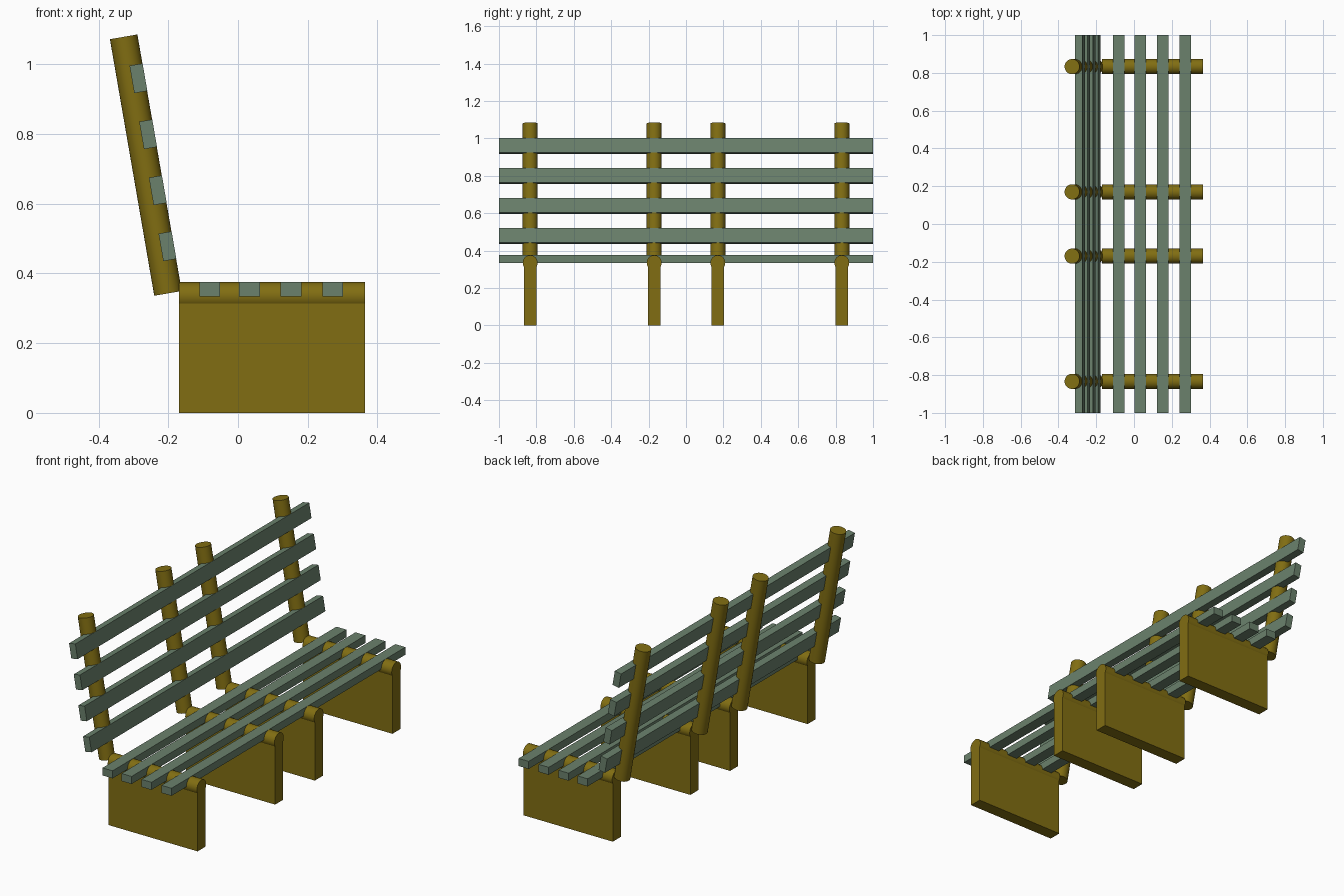
import bpy
import math
from mathutils import Matrix, Vector

old = bpy.data.objects.get("Cube")
if old:
    bpy.data.objects.remove(old, do_unlink=True)


def material(name, color):
    mat = bpy.data.materials.new(name)
    mat.use_nodes = True
    mat.diffuse_color = color
    mat.node_tree.nodes["Principled BSDF"].inputs["Base Color"].default_value = color
    return mat


brown = material("olive_brown", (0.22, 0.155, 0.006, 1))
green = material("grey_green", (0.145, 0.22, 0.15, 1))


def finish(name, mat):
    obj = bpy.context.object
    obj.name = name
    obj.data.materials.append(mat)
    return obj


def box(name, center, size, mat, tilt=0):
    bpy.ops.mesh.primitive_cube_add(size=1, location=center, rotation=(0, tilt, 0))
    obj = finish(name, mat)
    obj.data.transform(Matrix.Diagonal((*size, 1)))
    return obj


def rod(name, center, length, tilt):
    bpy.ops.mesh.primitive_cylinder_add(vertices=32, radius=RADIUS, depth=length,
                                        location=center, rotation=(0, tilt, 0))
    finish(name, brown)
    bpy.ops.object.shade_smooth_by_angle(angle=math.radians(40))


RADIUS = 0.04
LEAN = math.radians(-9.8)
RAIL_Z = 0.335
SEAT_X, SEAT_LENGTH = 0.098, 0.534
post_center = Vector((-0.2645, 0, 0.711))
along = Vector((math.sin(LEAN), 0, math.cos(LEAN)))
forward = Vector((math.cos(LEAN), 0, -math.sin(LEAN)))

# Four frames: a leg panel, a round seat rail and a leaning back post
for i, y in enumerate((-0.833, -0.17, 0.17, 0.833), 1):
    box(f"leg_panel_{i}", (SEAT_X, y, RAIL_Z / 2), (SEAT_LENGTH, 0.068, RAIL_Z), brown)
    rod(f"seat_rail_{i}", (SEAT_X, y, RAIL_Z), SEAT_LENGTH, math.pi / 2)
    rod(f"back_post_{i}", post_center + Vector((0, y, 0)), 0.747, LEAN)

# Slats in two halves that meet in the middle
for side, y in (("right", -0.5), ("left", 0.5)):
    for i, x in enumerate((-0.081, 0.033, 0.152, 0.272), 1):
        box(f"seat_slat_{side}_{i}", (x, y, RAIL_Z + 0.02), (0.06, 1, 0.041), green)
    for i in range(4):
        center = post_center + along * (-0.24 + 0.163 * i) + forward * 0.0215
        center.y = y
        box(f"back_slat_{side}_{i + 1}", center, (0.038, 1, 0.08), green, LEAN)
